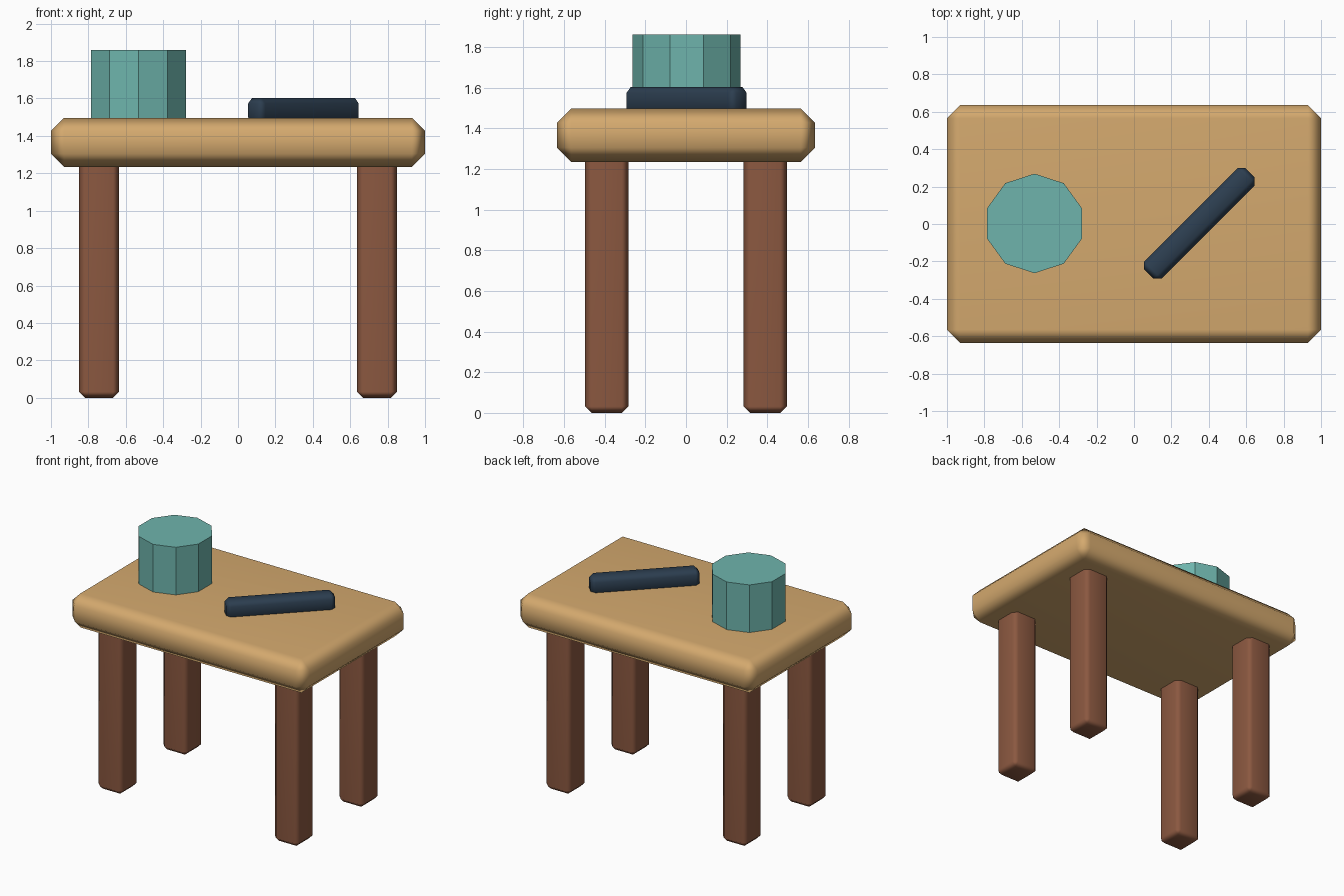
import bpy
import math

if "Cube" in bpy.data.objects:
    bpy.data.objects.remove(bpy.data.objects["Cube"])


def material(name, r, g, b):
    """Flat colour from 0-255 display values."""
    def lin(c):
        c /= 255
        return c / 12.92 if c <= 0.04045 else ((c + 0.055) / 1.055) ** 2.4
    m = bpy.data.materials.new(name)
    m.diffuse_color = (lin(r), lin(g), lin(b), 1)
    m.use_nodes = True
    m.node_tree.nodes["Principled BSDF"].inputs["Base Color"].default_value = m.diffuse_color
    return m


wood = material("light wood", 212, 169, 110)
brown = material("dark brown wood", 139, 88, 64)
slate = material("dark slate", 44, 62, 80)
teal = material("teal", 110, 180, 172)


def soft_box(name, size, centre, chamfer, mat, turn=0):
    """Box with one-step chamfers and softly shaded edges."""
    bpy.ops.mesh.primitive_cube_add(size=1, location=centre)
    ob = bpy.context.object
    ob.name = name
    ob.scale = size
    bpy.ops.object.transform_apply(location=False, rotation=False, scale=True)
    ob.rotation_euler.z = turn
    ob.data.materials.append(mat)
    bpy.ops.object.shade_smooth()
    bevel = ob.modifiers.new("chamfer", 'BEVEL')
    bevel.width = chamfer
    bevel.segments = 1
    bevel.limit_method = 'NONE'
    ob.modifiers.new("soft edges", 'WEIGHTED_NORMAL')
    return ob


# Table top
soft_box("table_top", (2, 1.27, 0.262), (0, 0, 1.366), 0.07, wood)

# Four legs, sunk a little into the top
for side, x in (("left", -0.743), ("right", 0.743)):
    for end, y in (("front", -0.39), ("back", 0.39)):
        soft_box(f"{end}_{side}_leg", (0.213, 0.213, 1.29), (x, y, 0.645), 0.032, brown)

# Bar lying diagonally, its lower chamfer sunk into the top
soft_box("diagonal_bar", (0.765, 0.13, 0.135), (0.35, 0.003, 1.5365), 0.03, slate, math.radians(45))

# Ten-sided pot
bpy.ops.mesh.primitive_cylinder_add(vertices=10, radius=0.266, depth=0.37, location=(-0.532, 0.003, 1.675))
pot = bpy.context.object
pot.name = "pot"
pot.data.materials.append(teal)
